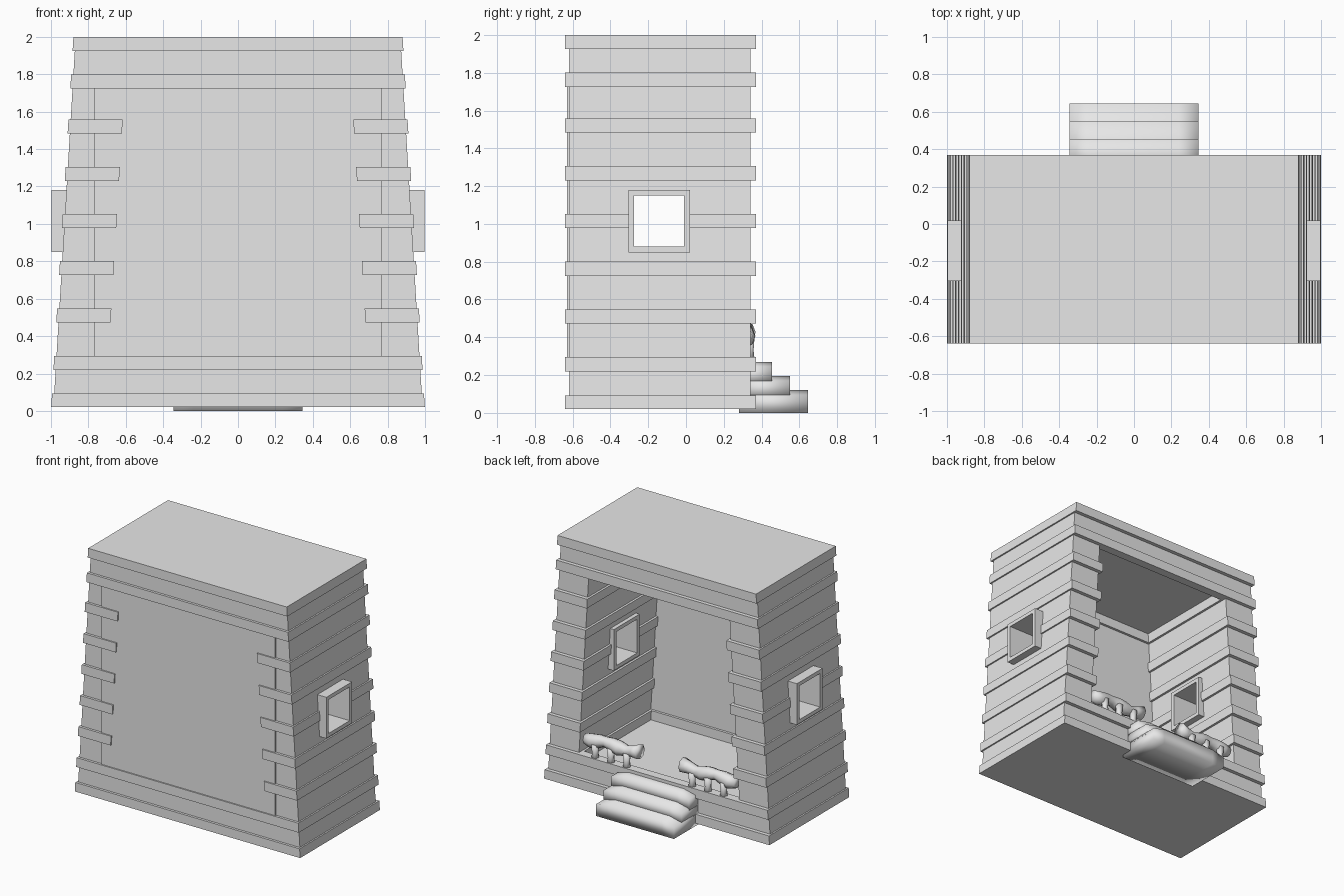
import bpy, bmesh, math

cube = bpy.data.objects.get("Cube")
if cube:
    bpy.data.objects.remove(cube, do_unlink=True)

grey = bpy.data.materials.new("plain grey")
grey.use_nodes = True
GREY = (0.8, 0.8, 0.8, 1)
grey.diffuse_color = GREY
grey.node_tree.nodes["Principled BSDF"].inputs["Base Color"].default_value = GREY


def make(name, lofts, smooth=False):
    """One object from several lofts; each loft is a list of matching rings."""
    bm = bmesh.new()
    for rings in lofts:
        vr = [[bm.verts.new(p) for p in ring] for ring in rings]
        n = len(vr[0])
        for a, b in zip(vr, vr[1:]):
            for i in range(n):
                j = (i + 1) % n
                bm.faces.new((a[i], a[j], b[j], b[i]))
        bm.faces.new(vr[0])
        bm.faces.new(vr[-1])
    bmesh.ops.recalc_face_normals(bm, faces=bm.faces)
    me = bpy.data.meshes.new(name)
    bm.to_mesh(me)
    bm.free()
    me.materials.append(grey)
    for p in me.polygons:
        p.use_smooth = smooth
    ob = bpy.data.objects.new(name, me)
    bpy.context.collection.objects.link(ob)
    return ob


def lean(z):
    """Half width of the tapered house at height z."""
    return 1.0 - 0.06 * z


def block(xa, xb, ya, yb, za, zb):
    """Block whose x limits may be functions of height."""
    at = lambda x, z: x(z) if callable(x) else x
    return [[(at(xa, z), ya, z), (at(xb, z), ya, z),
             (at(xb, z), yb, z), (at(xa, z), yb, z)] for z in (za, zb)]


def edge(side, inset):
    return lambda z: side * (lean(z) - inset)


FRONT, BACK = -0.64, 0.37
WALL_FRONT, WALL_BACK = -0.62, 0.34
BAND = 0.075
WIN_Y, WIN_Z = (-0.305, 0.02), (0.85, 1.18)
FLOOR, CEILING = 0.22, 1.80

# Floor base and roof cores
for name, za, zb in (("floor_base", 0.02, FLOOR), ("roof_core", CEILING, 1.99)):
    make(name, [block(edge(-1, 0.012), edge(1, 0.012), WALL_FRONT, WALL_BACK, za, zb)])

# Solid boards at the very bottom and top
for name, za, zb in (("bottom_board", 0.02, 0.093), ("top_board", 1.925, 2.0)):
    make(name, [block(edge(-1, 0), edge(1, 0), FRONT, BACK, za, zb)])

# Open frames above the floor and below the ceiling
for name, za in (("floor_frame", FLOOR), ("ceiling_frame", CEILING - BAND)):
    zb = za + BAND
    parts = [block(edge(-1, 0), edge(1, 0), FRONT, -0.55, za, zb),
             block(edge(-1, 0), edge(1, 0), 0.30, BACK, za, zb)]
    parts += [block(edge(s, 0), edge(s, 0.29), -0.55, 0.30, za, zb) for s in (1, -1)]
    make(name, parts)

# Front panel
make("front_panel", [block(-0.77, 0.77, -0.63, -0.57, 0.28, 1.74)])

for s, label in ((1, "left"), (-1, "right")):
    # Thick side wall around the window opening
    o, i = edge(s, 0.012), edge(s, 0.272)
    y0, y1 = WIN_Y[0] + 0.01, WIN_Y[1] - 0.01
    z0, z1 = WIN_Z[0] + 0.01, WIN_Z[1] - 0.01
    make(label + "_wall", [
        block(o, i, WALL_FRONT, WALL_BACK, FLOOR, z0),
        block(o, i, WALL_FRONT, WALL_BACK, z1, CEILING),
        block(o, i, WALL_FRONT, y0, z0, z1),
        block(o, i, y1, WALL_BACK, z0, z1)])

    # Boards wrapped round the side wall, the middle one split by the window
    boards = []
    for k in range(5):
        za = 0.473 + 0.2525 * k
        spans = ((FRONT, y0), (y1, BACK)) if k == 2 else ((FRONT, BACK),)
        boards += [block(edge(s, 0), edge(s, 0.29), a, b, za, za + BAND) for a, b in spans]
    make(label + "_wall_boards", boards)

    # Window frame
    t = 0.03
    (ya, yb), (za, zb) = WIN_Y, WIN_Z
    xo, xi = s * 0.997, s * 0.625
    make(label + "_window_frame", [
        block(xo, xi, ya, yb, za, za + t),
        block(xo, xi, ya, yb, zb - t, zb),
        block(xo, xi, ya, ya + t, za + t, zb - t),
        block(xo, xi, yb - t, yb, za + t, zb - t)])

    # Wavy log handrail
    rail = []
    for k in range(9):
        x = 0.19 + 0.06 * k
        r = 0.05 + 0.009 * math.cos(k * 1.9)
        zc = 0.415 + 0.012 * math.cos(k * 1.3)
        rail.append([(s * x, 0.31 + r * math.cos(a), zc + r * math.sin(a))
                     for a in (math.tau * j / 8 for j in range(8))])
    make(label + "_handrail", [rail], True)

    # Short railing posts
    posts = []
    for x in (0.29, 0.43, 0.57):
        posts.append([[(s * x + r * math.cos(a), 0.335 + r * math.sin(a), z)
                       for a in (math.tau * j / 6 for j in range(6))]
                      for z, r in ((0.27, 0.034), (0.33, 0.026), (0.40, 0.032))])
    make(label + "_railing_posts", posts, True)

# Back steps with lowered, rounded ends
for n, (za, zb, yb) in enumerate(((0.0, 0.12, 0.645), (0.08, 0.195, 0.55), (0.155, 0.27, 0.455))):
    rings = []
    for x, drop in ((-0.345, 0.025), (-0.24, 0), (0.24, 0), (0.345, 0.025)):
        rings.append([(x, 0.28, za), (x, yb, za), (x, yb, zb - drop), (x, 0.28, zb - drop)])
    make("step_%d" % (n + 1), [rings], True)
